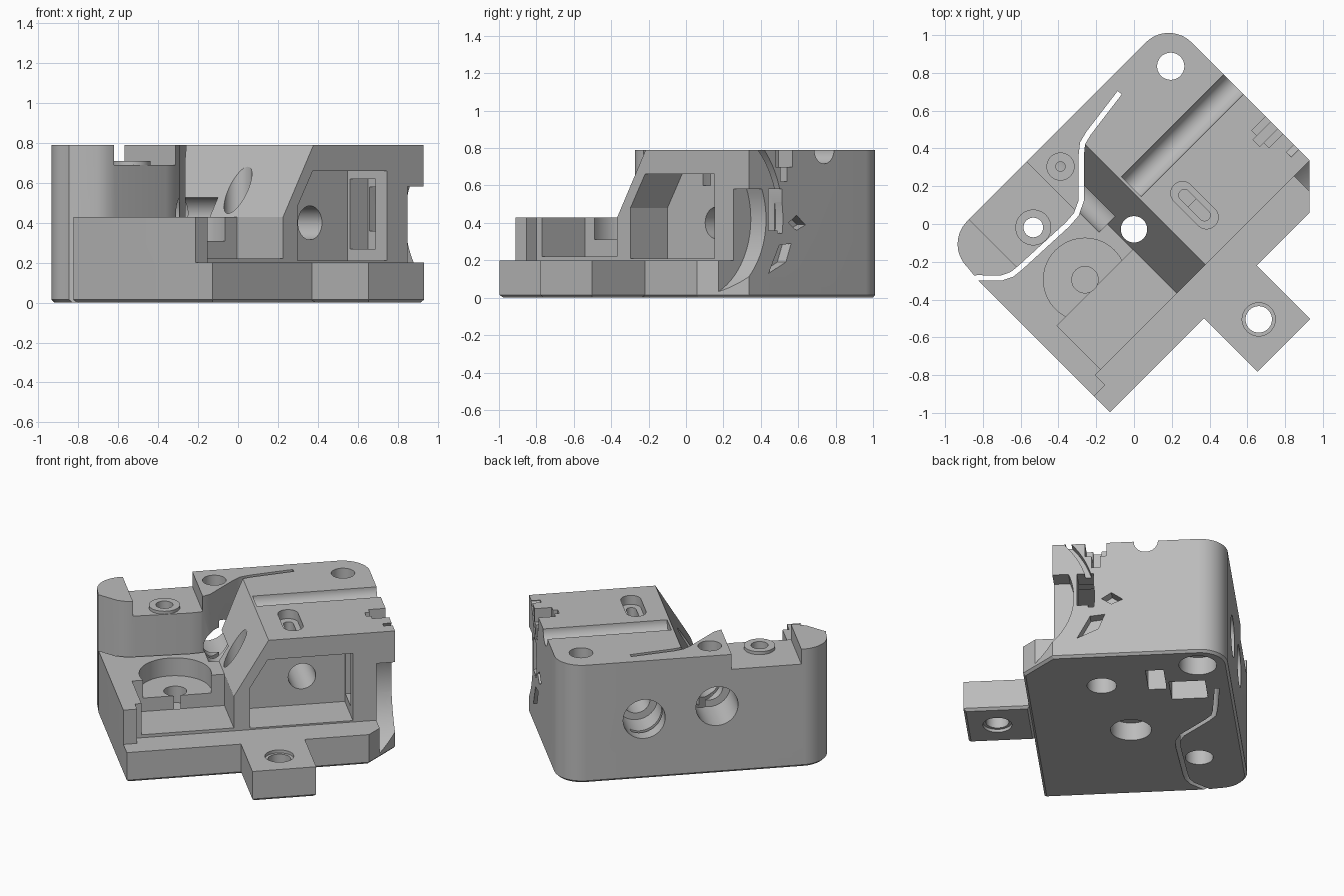
import bpy, bmesh, math
from mathutils import Vector

if "Cube" in bpy.data.objects:
    bpy.data.objects.remove(bpy.data.objects["Cube"])

grey = bpy.data.materials.new("plain_grey")
grey.use_nodes = True
grey.diffuse_color = (0.5, 0.5, 0.5, 1)
grey.node_tree.nodes["Principled BSDF"].inputs["Base Color"].default_value = (0.5, 0.5, 0.5, 1)

# Parts are built square to the axes and turned 45 degrees at the end.
PLACE = {"x": lambda a, b, t: (t, a, b),
         "y": lambda a, b, t: (a, t, b),
         "z": lambda a, b, t: (a, b, t)}


def prism(name, pts, axis, lo, hi, chamfer=0):
    """Extrude a closed profile along an axis, with an optional bottom chamfer."""
    bm = bmesh.new()
    rings = [[bm.verts.new(PLACE[axis](a, b, t)) for a, b in pts] for t in (lo, hi)]
    bottom = bm.faces.new(rings[0])
    bm.faces.new(rings[1])
    for i in range(len(pts)):
        j = (i + 1) % len(pts)
        bm.faces.new((rings[0][i], rings[0][j], rings[1][j], rings[1][i]))
    bmesh.ops.recalc_face_normals(bm, faces=bm.faces)
    if chamfer:
        bmesh.ops.bevel(bm, geom=list(bottom.edges), offset=chamfer, segments=1,
                        affect="EDGES", clamp_overlap=True)
    mesh = bpy.data.meshes.new(name)
    bm.to_mesh(mesh)
    bm.free()
    mesh.materials.append(grey)
    obj = bpy.data.objects.new(name, mesh)
    bpy.context.collection.objects.link(obj)
    return obj


def arc(a, b, r, start, end, n=16):
    angles = [math.radians(start + (end - start) * i / n) for i in range(n + 1)]
    return [(a + r * math.cos(t), b + r * math.sin(t)) for t in angles]


def circle(a, b, r, n=40):
    return arc(a, b, r, 0, 360, n)[:-1]


def rect(a0, a1, b0, b1):
    return [(a0, b0), (a1, b0), (a1, b1), (a0, b1)]


def stadium(a, b, r, half):
    """Round-ended slot, long in the second direction."""
    return arc(a, b + half, r, 0, 180) + arc(a, b - half, r, 180, 360)


def ribbon(path, width):
    """Band of constant width around an open path."""
    pts = [Vector(p) for p in path]
    left, right = [], []
    for i, p in enumerate(pts):
        d = (pts[min(i + 1, len(pts) - 1)] - pts[max(i - 1, 0)]).normalized()
        side = Vector((-d.y, d.x)) * width / 2
        left.append(tuple(p + side))
        right.append(tuple(p - side))
    return left + right[::-1]


def combine(obj, tool, operation="DIFFERENCE"):
    mod = obj.modifiers.new("combine", "BOOLEAN")
    mod.operation, mod.solver, mod.object = operation, "EXACT", tool
    bpy.context.view_layer.objects.active = obj
    bpy.ops.object.modifier_apply(modifier=mod.name)
    bpy.data.objects.remove(tool)


def cut(obj, pts, axis, lo, hi):
    combine(obj, prism("cutter", pts, axis, lo, hi))


# Overall plan, and the flexure slot that divides the body from the arm
H = 0.79
plan = ([(-0.795, -0.615), (0.70, -0.615), (0.895, -0.42)]
        + arc(0.725, 0.465, 0.17, 0, 90) + arc(-0.615, 0.465, 0.17, 90, 180)
        + [(-0.795, 0.37)])
slot = [(-0.92, 0.49), (-0.788, 0.385), (-0.70, 0.295), (-0.645, 0.268), (-0.587, 0.262),
        (-0.25, 0.247), (-0.18, 0.252), (-0.11, 0.285), (0.06, 0.455),
        (0.11, 0.495), (0.17, 0.51), (0.438, 0.545)]
arm_side = slot + [(0.438, 0.9), (-0.92, 0.9)]

body = prism("extruder_body", plan, "z", 0, H, 0.015)
cut(body, arm_side, "z", -0.1, 1)
arm = prism("idler_arm", plan, "z", 0, H, 0.015)
combine(arm, prism("arm_region", arm_side, "z", -0.1, 1), "INTERSECT")
for part in (body, arm):
    cut(part, ribbon(slot, 0.028), "z", -0.2, 1.1)

# Low platform, sloped front of the tall block, and the front ledge
cut(body, [(-1, 0.43), (-0.1, 0.43), (0.115, H), (0.115, 1), (-1, 1)], "y", -0.9, 0.9)
cut(body, rect(-0.71, 1, -0.8, -0.42), "z", 0.2, 1.2)
cut(body, rect(-1, -0.7, -0.8, -0.495), "z", 0.2, 1.2)
cut(body, rect(-0.67, -0.1, -0.5, -0.092), "z", 0.22, 1.2)

# Round gear pocket with its shaft hole
cut(body, circle(-0.392, -0.025, 0.22), "z", 0.31, 0.9)
cut(body, circle(-0.392, -0.025, 0.07), "z", 0.2, 0.9)

# Front chamber with a cut-off corner, and the window in its side wall
cut(body, [(0, 0.21), (0, 0.48), (0.11, 0.66), (0.635, 0.66), (0.635, 0.21)],
    "y", -0.7, -0.14)
cut(body, rect(-0.34, -0.16, 0.27, 0.62), "x", 0.6, 0.76)
cut(body, rect(-0.27, -0.17, 0.36, 0.58), "x", 0.7, 1)

# Curved scoop at the side corner and a shallow arc groove around it
scoop = arc(-0.72, 0.42, 0.43, 22, -100, 32)
cut(body, [(-0.9, 0.58)] + scoop + [(-0.9, 0)], "x", 0.78, 1)
cut(body, ribbon(arc(-0.72, 0.42, 0.54, 44, -8, 24), 0.035), "x", 0.84, 1)
cut(body, [(-0.06, 0.44), (0.01, 0.39), (-0.06, 0.36), (-0.12, 0.4)], "x", 0.83, 1)
cut(body, [(-0.27, 0.13), (-0.14, 0.19), (-0.1, 0.29), (-0.19, 0.28)], "x", 0.83, 1)

# Vertical filament hole, corner screw hole and blind bottom holes
for u, v, r, lo, hi in ((-0.02, -0.02, 0.07, -0.1, 1), (-0.02, -0.02, 0.125, -0.1, 0.12),
                        (0.728, 0.453, 0.072, -0.1, 1), (0.728, 0.453, 0.115, -0.1, 0.12),
                        (0.53, -0.15, 0.09, -0.1, 0.15)):
    cut(body, circle(u, v, r), "z", lo, hi)
cut(body, rect(0.46, 0.69, 0.13, 0.24), "z", -0.1, 0.15)
cut(body, rect(0.33, 0.54, 0.26, 0.48), "z", -0.1, 0.2)

# Half-round channel, adjusting slot and edge notch on the top
cut(body, circle(0.15, H, 0.074), "x", 0.13, 1)
cut(body, stadium(0.297, -0.156, 0.062, 0.09), "z", 0.73, 1)
cut(body, stadium(0.297, -0.156, 0.03, 0.075), "z", 0.6, 1)
cut(body, rect(0.79, 1, -0.22, -0.09), "z", 0.7, 1)
cut(body, rect(0.76, 1, -0.18, -0.13), "z", 0.62, 1)

# Stepped spring holes in the long back face
for part in (body, arm):
    for u, z, inner in ((0.37, 0.4, -0.2), (-0.08, 0.45, 0.1)):
        cut(part, circle(u, z, 0.13), "y", 0.36, 0.8)
        cut(part, circle(u, z, 0.085), "y", inner, 0.8)

# Arm: screw recess with a raised boss, and a countersunk hole
cut(arm, rect(-0.6, -0.17, 0, 0.9), "z", 0.69, 1)
combine(arm, prism("boss", circle(-0.39, 0.364, 0.095), "z", 0.6, 0.71), "UNION")
for u, v, r, lo, hi in ((-0.39, 0.364, 0.052, -0.1, 1), (-0.39, 0.364, 0.085, -0.1, 0.1),
                        (-0.06, 0.49, 0.072, 0.72, 1), (-0.06, 0.49, 0.025, 0.5, 1)):
    cut(arm, circle(u, v, r), "z", lo, hi)

# Mounting tab
tab = prism("mounting_tab", rect(-0.09, 0.304, -1.015, -0.61), "z", 0, 0.2, 0.015)
cut(tab, circle(0.11, -0.824, 0.07), "z", -0.1, 0.3)
for lo, hi in ((-0.1, 0.02), (0.18, 0.3)):
    cut(tab, circle(0.11, -0.824, 0.088), "z", lo, hi)

# Turn into place and shade
bpy.ops.object.select_all(action="DESELECT")
for part in (body, arm, tab):
    part.rotation_euler.z = math.radians(45)
    part.select_set(True)
bpy.context.view_layer.objects.active = body
bpy.ops.object.transform_apply(location=False, rotation=True, scale=False)
bpy.ops.object.shade_smooth_by_angle(angle=math.radians(30))
